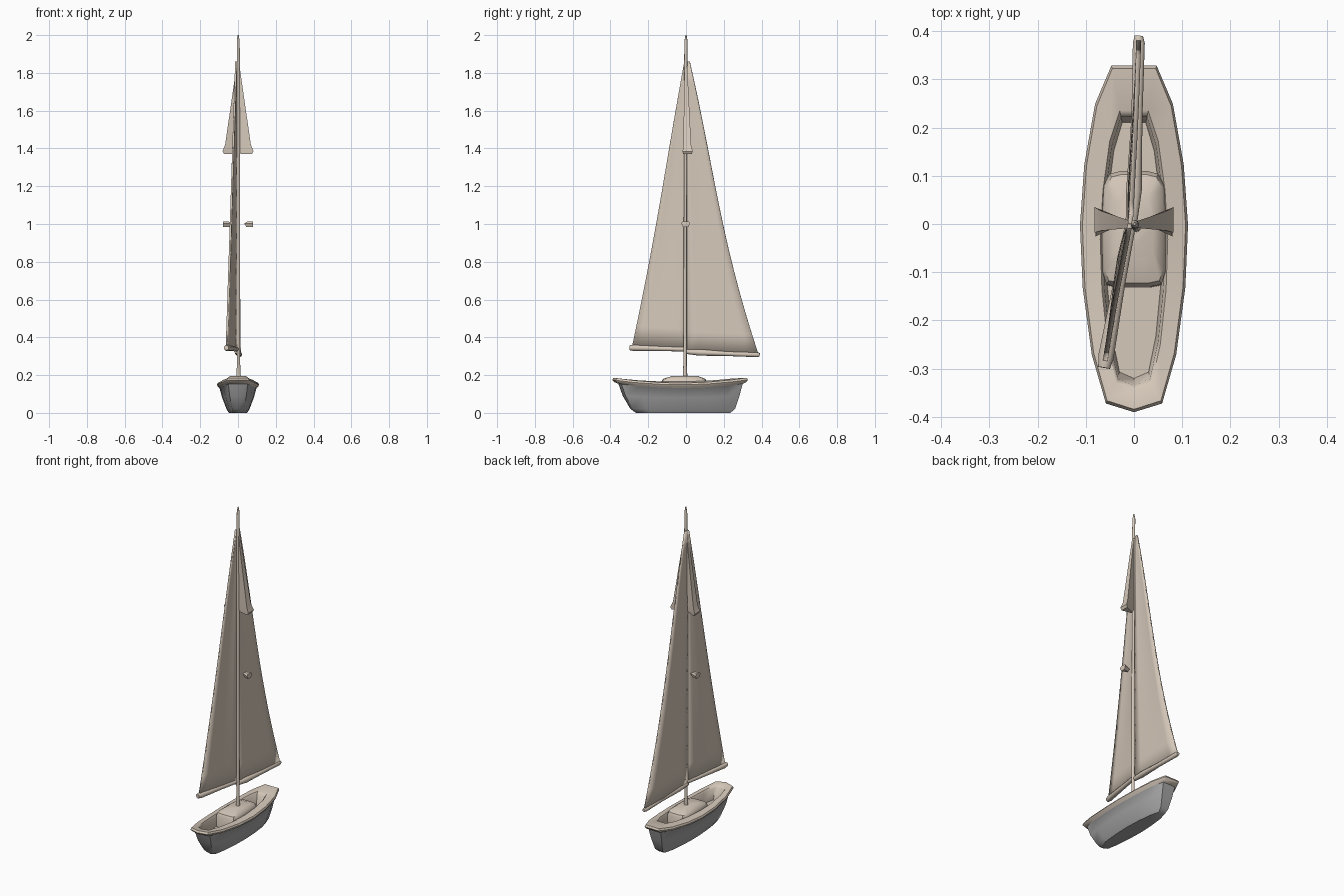
import bpy, bmesh, math
from mathutils import Vector

if "Cube" in bpy.data.objects:
    bpy.data.objects.remove(bpy.data.objects["Cube"])


def material(name, rgb):
    m = bpy.data.materials.new(name)
    m.diffuse_color = (*rgb, 1)
    m.use_nodes = True
    m.node_tree.nodes["Principled BSDF"].inputs["Base Color"].default_value = m.diffuse_color
    return m


BEIGE = material("warm beige", (0.67, 0.58, 0.49))
GREY = material("hull grey", (0.38, 0.38, 0.385))


def finish(name, bm, mats, angle=40):
    bmesh.ops.recalc_face_normals(bm, faces=bm.faces)
    me = bpy.data.meshes.new(name)
    bm.to_mesh(me)
    bm.free()
    ob = bpy.data.objects.new(name, me)
    bpy.context.collection.objects.link(ob)
    for m in mats:
        me.materials.append(m)
    bpy.ops.object.select_all(action='DESELECT')
    bpy.context.view_layer.objects.active = ob
    ob.select_set(True)
    bpy.ops.object.shade_smooth_by_angle(angle=math.radians(angle))
    return ob


def loft(name, rings, mats, mat_rule=lambda i: 0, angle=40):
    """Skin a list of closed rings and cap both ends."""
    bm = bmesh.new()
    vs = [[bm.verts.new(p) for p in r] for r in rings]
    n = len(vs[0])
    for i in range(len(vs) - 1):
        for j in range(n):
            k = (j + 1) % n
            f = bm.faces.new((vs[i][j], vs[i][k], vs[i + 1][k], vs[i + 1][j]))
            f.material_index = mat_rule(i)
    bm.faces.new(vs[0]).material_index = mat_rule(0)
    bm.faces.new(vs[-1]).material_index = mat_rule(len(vs) - 2)
    return finish(name, bm, mats, angle)


def plan_ring(half, y0, y1, w, z, sheer=0.0):
    """Mirror a half outline (along, across) and fit it between y0 and y1."""
    full = half + [(u, -v) for u, v in reversed(half) if v > 0]
    pts = []
    for u, v in full:
        y = (y0 + y1) / 2 + u * (y1 - y0) / 2
        pts.append((v * w, y, z + sheer * u * u))
    return pts


def tube(name, stations, sides=10):
    """Round bar through (point, radius) stations."""
    axis = (Vector(stations[-1][0]) - Vector(stations[0][0])).normalized()
    side = axis.cross(Vector((1, 0, 0))).normalized()
    up = axis.cross(side)
    rings = []
    for p, r in stations:
        rings.append([Vector(p) + r * (math.cos(a) * side + math.sin(a) * up)
                      for a in (2 * math.pi * i / sides for i in range(sides))])
    return loft(name, rings, [BEIGE])


# Hull: grey sides, beige rim and cockpit lining
OUTLINE = [(-1, 0), (-0.95, 0.52), (-0.67, 0.78), (-0.28, 0.95), (0.08, 1),
           (0.43, 0.92), (0.78, 0.72), (1, 0.42)]
HULL = [(-0.265, 0.235, 0.048, 0.0, 0), (-0.295, 0.26, 0.06, 0.018, 0.004),
        (-0.335, 0.283, 0.084, 0.08, 0.01), (-0.358, 0.30, 0.098, 0.132, 0.022),
        (-0.378, 0.318, 0.107, 0.138, 0.024), (-0.39, 0.328, 0.112, 0.149, 0.026),
        (-0.384, 0.322, 0.107, 0.158, 0.028), (-0.345, 0.235, 0.07, 0.165, 0.016),
        (-0.335, 0.222, 0.064, 0.158, 0.012), (-0.32, 0.21, 0.058, 0.10, 0)]
loft("hull", [plan_ring(OUTLINE, *r) for r in HULL], [GREY, BEIGE],
     lambda i: 0 if i < 3 else 1, 45)

# Cabin
BOX = [(-1, 0.5), (-0.96, 0.85), (-0.75, 0.97), (0, 1), (0.75, 0.94),
       (0.95, 0.75), (1, 0.4)]
CABIN = [(-0.132, 0.11, 0.066, 0.095), (-0.13, 0.11, 0.067, 0.165),
         (-0.122, 0.103, 0.062, 0.18), (-0.07, 0.06, 0.04, 0.196)]
loft("cabin", [plan_ring(BOX, *r) for r in CABIN], [BEIGE])

# Mast
tube("mast", [((0.003, -0.005, 0.18), 0.013), ((0.003, -0.005, 0.26), 0.009),
              ((0.003, -0.004, 1.0), 0.008), ((0.002, -0.001, 1.86), 0.009),
              ((0.001, 0, 1.97), 0.008), ((0.001, 0, 2.0), 0.003)])


# Sails: curved triangular sheets behind the mast
def sail(name, foot, foot_in, head, hollow, belly, rows=14, cols=6):
    foot, foot_in, head = Vector(foot), Vector(foot_in), Vector(head)
    head_in = Vector((-0.008, 0, head.z))
    bm = bmesh.new()
    grid = []
    for i in range(rows + 1):
        t = i / rows
        a = foot_in.lerp(head_in, t)
        b = foot.lerp(head, t)
        b.y *= 1 - hollow * math.sin(math.pi * t)
        row = []
        for j in range(cols + 1):
            s = j / cols
            p = a.lerp(b, s)
            p.x -= belly * math.sin(math.pi * s) * math.sin(math.pi * t)
            row.append(bm.verts.new(p))
        grid.append(row)
    for i in range(rows):
        for j in range(cols):
            bm.faces.new((grid[i][j], grid[i][j + 1], grid[i + 1][j + 1], grid[i + 1][j]))
    ob = finish(name, bm, [BEIGE])
    mod = ob.modifiers.new("thickness", 'SOLIDIFY')
    mod.thickness = 0.01
    mod.offset = 0


sail("foresail", (-0.06, -0.285, 0.35), (-0.008, 0, 0.335), (-0.01, -0.009, 1.86), 0.05, 0.008)
sail("mainsail", (0.01, 0.385, 0.305), (-0.008, 0, 0.32), (-0.006, 0.02, 1.86), 0.12, 0.004)

# Booms along the foot of each sail
tube("fore_boom", [((-0.062, -0.298, 0.345), 0.013), ((-0.058, -0.275, 0.344), 0.017),
                   ((-0.03, -0.12, 0.34), 0.013), ((-0.006, 0.005, 0.337), 0.012)])
tube("main_boom", [((-0.006, -0.005, 0.325), 0.012), ((0.0, 0.07, 0.32), 0.017),
                   ((0.006, 0.22, 0.313), 0.012), ((0.01, 0.375, 0.308), 0.013),
                   ((0.01, 0.39, 0.308), 0.009)])

# Paired rigging: upper shroud fins and small spreaders
for side, label in ((1, "right"), (-1, "left")):
    def tri(inner, outer, y0, y1, z):
        return [(side * inner, -0.004, z), (side * outer, y0, z),
                (side * outer, y1, z), (side * inner, 0.004, z)]
    loft(label + "_shroud_fin",
         [tri(0.015, 0.074, -0.016, 0.03, 1.37), tri(0.008, 0.082, -0.018, 0.035, 1.385),
          tri(0.006, 0.068, -0.014, 0.027, 1.42), tri(0.002, 0.006, -0.008, 0.006, 1.85)],
         [BEIGE], angle=30)
    loft(label + "_spreader",
         [tri(0.045, 0.078, -0.015, 0.012, 0.983), tri(0.033, 0.08, -0.026, 0.022, 1.003),
          tri(0.05, 0.078, -0.018, 0.014, 1.014)], [BEIGE], angle=30)
